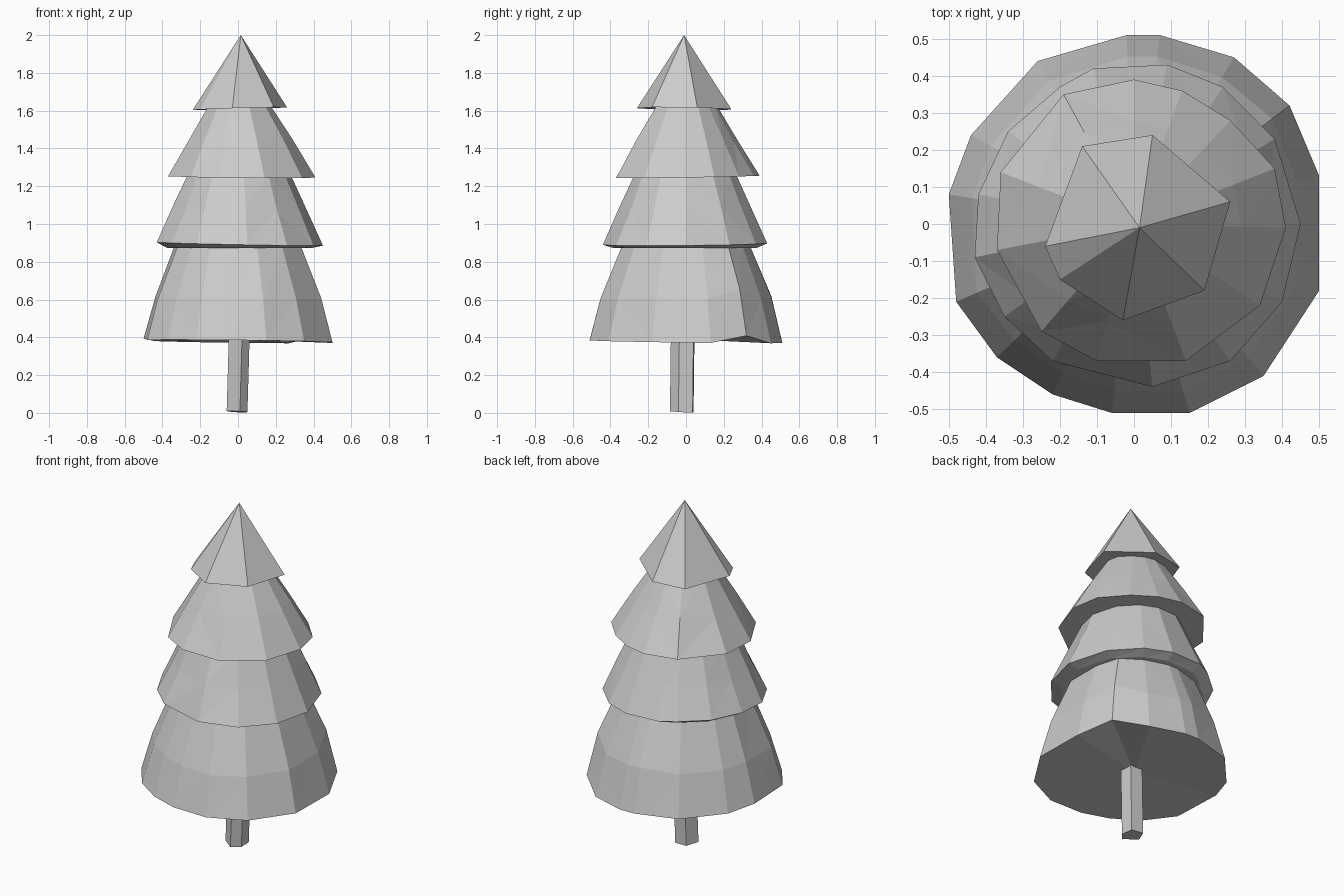
import bpy
import bmesh
import random
from mathutils import Vector

random.seed(4)

if "Cube" in bpy.data.objects:
    bpy.data.objects.remove(bpy.data.objects["Cube"], do_unlink=True)

# One plain grey for the whole tree
grey = bpy.data.materials.new("plain grey")
grey.use_nodes = True
colour = (0.6, 0.6, 0.6, 1.0)
grey.diffuse_color = colour
grey.node_tree.nodes["Principled BSDF"].inputs["Base Color"].default_value = colour


def finish(bm, name):
    """Turn the mesh into a flat shaded grey object."""
    bmesh.ops.triangulate(bm, faces=[f for f in bm.faces if len(f.verts) > 3])
    bmesh.ops.recalc_face_normals(bm, faces=bm.faces)
    mesh = bpy.data.meshes.new(name)
    bm.to_mesh(mesh)
    bm.free()
    mesh.materials.append(grey)
    obj = bpy.data.objects.new(name, mesh)
    bpy.context.collection.objects.link(obj)
    return obj


def ring(bm, outline, scale, z, tilt=(0, 0), wobble=0.0):
    """Add a scaled outline at height z; a third value in a point lifts it."""
    verts = []
    for x, y, *lift in outline:
        s = scale * (1 + random.uniform(-wobble, wobble))
        height = z + tilt[0] * x + tilt[1] * y + random.uniform(-wobble, wobble)
        verts.append(bm.verts.new((x * s, y * s, height + sum(lift))))
    return verts


def bridge(bm, low, high):
    """Join two rings with a band of faces."""
    n = len(low)
    for i in range(n):
        j = (i + 1) % n
        bm.faces.new((low[i], low[j], high[j], high[i]))


def fan(bm, verts, point):
    """Close a ring with triangles that meet at one point."""
    tip = bm.verts.new(Vector(point))
    for a, b in zip(verts, verts[1:] + verts[:1]):
        bm.faces.new((a, b, tip))


def tier(name, outline, rings, tip, base):
    """Build a branch tier from stacked rings, from the underside upward."""
    bm = bmesh.new()
    loops = [ring(bm, outline, *r) for r in rings]
    for low, high in zip(loops, loops[1:]):
        bridge(bm, low, high)
    fan(bm, loops[0], base)
    fan(bm, loops[-1], tip)
    return finish(bm, name)


# Rim outlines, anticlockwise seen from above
bottom_rim = [(0.5, 0.13), (0.42, 0.32, 0.04), (0.27, 0.45), (0.07, 0.51),
              (-0.02, 0.51), (-0.26, 0.44), (-0.44, 0.24), (-0.5, 0.08, 0.01),
              (-0.48, -0.21), (-0.37, -0.36), (-0.22, -0.46), (-0.06, -0.51),
              (0.15, -0.51), (0.35, -0.41), (0.5, -0.18)]
lower_rim = [(0.45, 0), (0.38, 0.23), (0.24, 0.37), (0.09, 0.43), (-0.11, 0.42),
             (-0.2, 0.37), (-0.34, 0.25), (-0.42, 0.08), (-0.43, -0.09),
             (-0.35, -0.25), (-0.22, -0.37), (0.05, -0.44), (0.26, -0.37),
             (0.4, -0.21)]
upper_rim = [(0.41, -0.01), (0.38, 0.15), (0.26, 0.28), (0.13, 0.36), (0, 0.39),
             (-0.19, 0.35), (-0.36, 0.14), (-0.37, -0.07), (-0.25, -0.29),
             (-0.1, -0.37), (0.14, -0.37), (0.34, -0.22)]
top_rim = [(0.26, 0.06), (0.05, 0.24), (-0.14, 0.21), (-0.24, -0.06),
           (-0.2, -0.15), (-0.03, -0.26), (0.19, -0.18)]

# Branch tiers: each ring is scale, height, tilt, wobble
tier("bottom_branches", bottom_rim,
     [(1, 0.378, (-0.012, -0.014)), (0.88, 0.61, (0, 0), 0.01), (0.66, 0.89)],
     (0, 0, 0.9), (0, 0, 0.39))
tier("lower_branches", lower_rim,
     [(0.87, 0.873), (1, 0.895, (-0.02, 0.01)), (0.8, 1.08, (0, 0), 0.01), (0.62, 1.26)],
     (0, 0, 1.27), (0, 0, 0.875))
tier("upper_branches", upper_rim,
     [(1, 1.25, (-0.01, 0.015)), (0.71, 1.44, (0, 0), 0.01), (0.43, 1.62)],
     (0, 0, 1.63), (0, 0, 1.255))
tier("top_branches", top_rim, [(1, 1.61, (0.03, -0.015))],
     (0.015, -0.01, 2.0), (0, 0, 1.625))

# Trunk: a slim uneven post that leans slightly
trunk_section = [(0.045, 0.035), (-0.03, 0.04), (-0.06, -0.03), (0.01, -0.085),
                 (0.05, -0.04)]
bm = bmesh.new()
foot = ring(bm, trunk_section, 1, 0.005, (-0.05, -0.05))
neck = ring(bm, trunk_section, 1, 0.42)
bmesh.ops.translate(bm, verts=neck, vec=(0.012, 0.005, 0))
bridge(bm, foot, neck)
bm.faces.new(foot)
bm.faces.new(neck)
finish(bm, "trunk")
